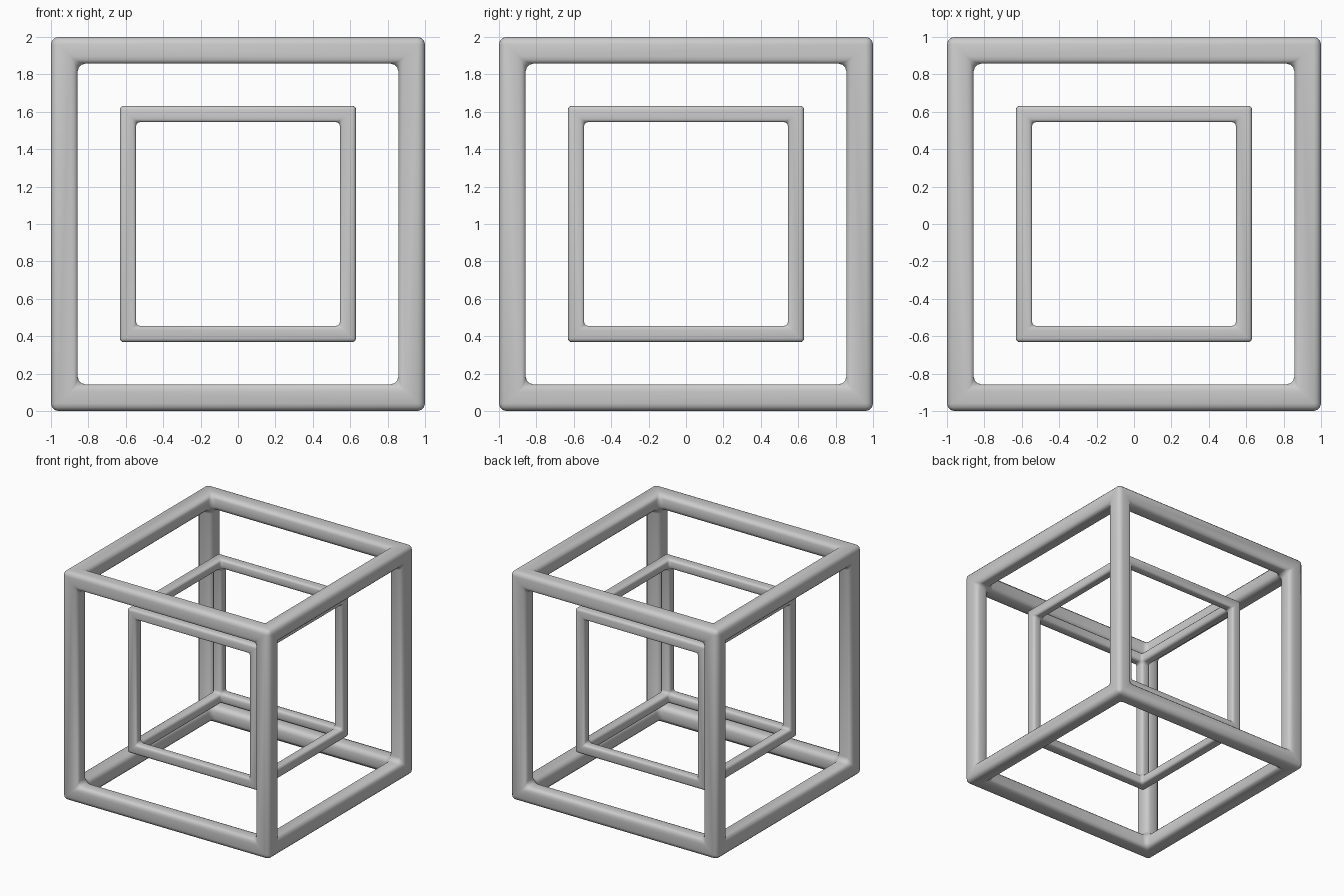
import bpy, bmesh
from mathutils import Vector

if "Cube" in bpy.data.objects:
    bpy.data.objects.remove(bpy.data.objects["Cube"])


def cube_frame(name, a, b, bevel):
    """Hollow cube frame: outer half size a, opening half size b."""
    bm = bmesh.new()
    ring = [(1, 1), (-1, 1), (-1, -1), (1, -1)]
    for axis in range(3):
        for s in (1, -1):
            def pt(depth, size, uv):
                co = Vector((0, 0, 0))
                co[axis] = s * depth
                co[(axis + 1) % 3] = uv[0] * size
                co[(axis + 2) % 3] = uv[1] * size
                return bm.verts.new(co)
            for i in range(4):
                p, q = ring[i], ring[(i + 1) % 4]
                # mitred face of the bar, then the wall of the opening
                bm.faces.new([pt(a, a, p), pt(a, a, q), pt(a, b, q), pt(a, b, p)])
                bm.faces.new([pt(a, b, p), pt(a, b, q), pt(b, b, q), pt(b, b, p)])
    bmesh.ops.remove_doubles(bm, verts=bm.verts[:], dist=1e-4)
    bmesh.ops.recalc_face_normals(bm, faces=bm.faces[:])
    me = bpy.data.meshes.new(name)
    bm.to_mesh(me)
    bm.free()
    ob = bpy.data.objects.new(name, me)
    bpy.context.collection.objects.link(ob)
    ob.location.z = 1
    # soft rounded edges
    mod = ob.modifiers.new("round_edges", 'BEVEL')
    mod.width = bevel
    mod.segments = 3
    mod.limit_method = 'ANGLE'
    for p in me.polygons:
        p.use_smooth = True
    return ob


cube_frame("outer_frame", 1.0, 0.857, 0.04)
cube_frame("inner_frame", 0.632, 0.545, 0.022)
